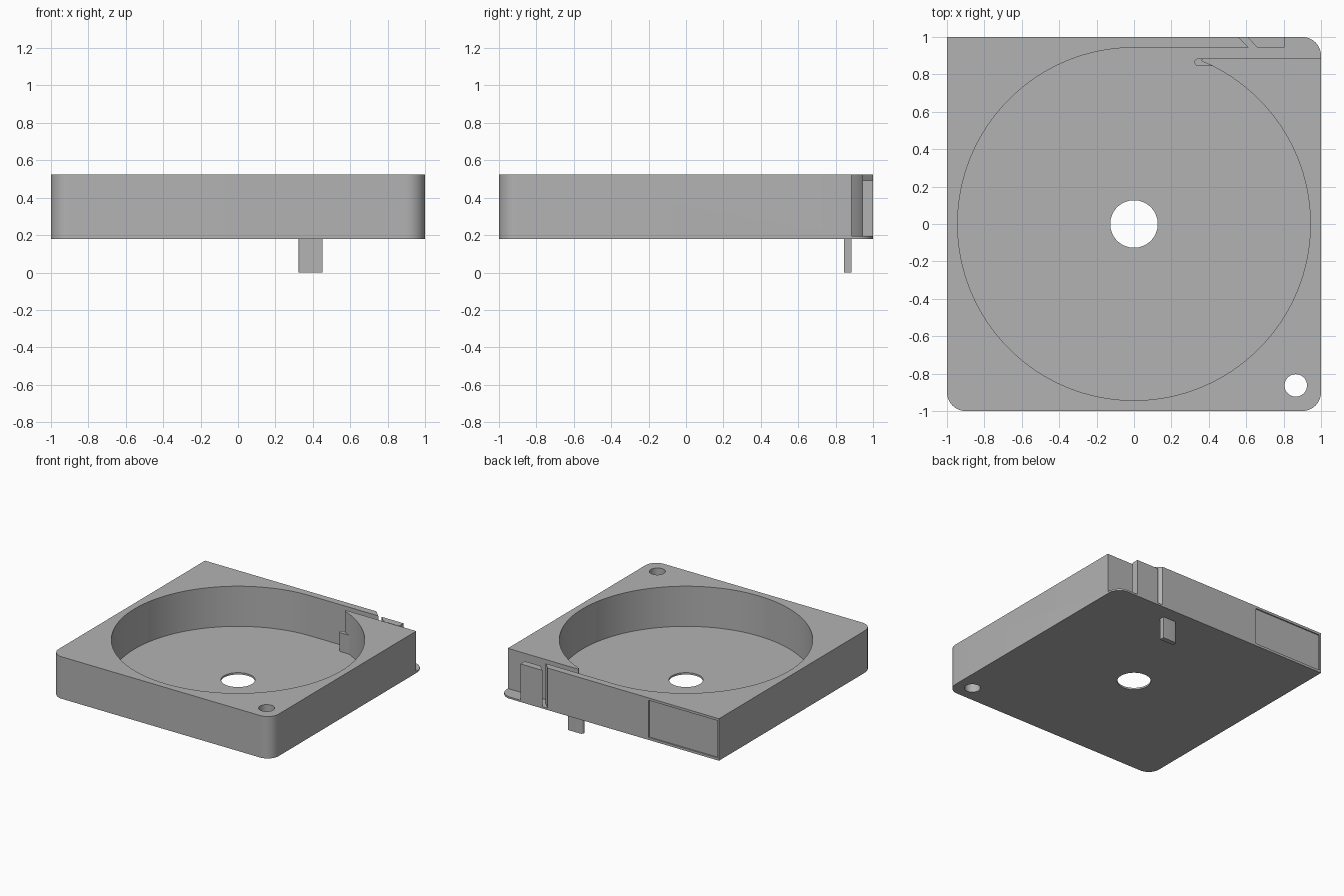
import bpy, bmesh
from math import sin, cos, pi, radians

cube = bpy.data.objects.get("Cube")
if cube:
    bpy.data.objects.remove(cube, do_unlink=True)

BASE, FLOOR, TOP = 0.18, 0.195, 0.525
R = 0.943          # reel pocket radius
LIP = 0.885        # inner edge of the exit channel

grey = bpy.data.materials.new("plain_grey")
grey.use_nodes = True
colour = (0.45, 0.45, 0.45, 1)
grey.diffuse_color = colour
grey.node_tree.nodes["Principled BSDF"].inputs["Base Color"].default_value = colour


def arc(cx, cy, r, start, end, n):
    """Points along an arc, angles in degrees."""
    angles = [radians(start + (end - start) * i / n) for i in range(n + 1)]
    return [(cx + r * cos(a), cy + r * sin(a)) for a in angles]


def prism(name, points, z0, z1):
    """Extrude a flat outline between two heights."""
    bm = bmesh.new()
    face = bm.faces.new([bm.verts.new((x, y, z0)) for x, y in points])
    new = bmesh.ops.extrude_face_region(bm, geom=[face])["geom"]
    top = [v for v in new if isinstance(v, bmesh.types.BMVert)]
    bmesh.ops.translate(bm, verts=top, vec=(0, 0, z1 - z0))
    bmesh.ops.recalc_face_normals(bm, faces=bm.faces)
    mesh = bpy.data.meshes.new(name)
    bm.to_mesh(mesh)
    bm.free()
    mesh.materials.append(grey)
    obj = bpy.data.objects.new(name, mesh)
    bpy.context.collection.objects.link(obj)
    return obj


def box(x0, x1, y0, y1):
    return [(x0, y0), (x1, y0), (x1, y1), (x0, y1)]


def activate(obj):
    bpy.ops.object.select_all(action='DESELECT')
    obj.select_set(True)
    bpy.context.view_layer.objects.active = obj


def cut(obj, points, z0, z1):
    """Subtract an extruded outline."""
    cutter = prism("cutter", points, z0, z1)
    cutter.hide_render = True
    activate(obj)
    mod = obj.modifiers.new("cut", 'BOOLEAN')
    mod.operation, mod.solver, mod.object = 'DIFFERENCE', 'EXACT', cutter
    bpy.ops.object.modifier_apply(modifier=mod.name)
    bpy.data.objects.remove(cutter, do_unlink=True)


def smooth(obj):
    activate(obj)
    bpy.ops.object.shade_smooth_by_angle(angle=radians(30))


# Case: square slab with three rounded corners
c = 0.9
outline = (arc(-c, -c, 0.1, 180, 270, 10) + arc(c, -c, 0.1, 270, 360, 10)
           + arc(c, c, 0.1, 0, 90, 10) + [(-1, 1)])
case = prism("case", outline, BASE, TOP)

# Round pocket with a tangent exit channel, open at the back corner
pocket = (arc(0, 0, R, 90, 427.5, 120)
          + [(0.362, 0.88), (0.37, LIP), (1.1, LIP), (1.1, 1.1), (0.458, 1.1), (0.615, R)])
cut(case, pocket, FLOOR, 0.7)

# Spindle hole, corner hole and shallow label recess on the back
cut(case, arc(0, 0, 0.127, 0, 354, 59), 0, 0.7)
cut(case, arc(0.865, -0.863, 0.06, 0, 350, 35), 0, 0.7)
cut(case, box(-0.985, -0.36, 0.99, 1.1), 0.2, 0.505)
smooth(case)

# Guide block beyond the slanted slit
prism("guide_block", [(0.605, 1), (0.66, R), (0.805, R), (0.805, 1)], FLOOR - 0.005, 0.493)

# Rounded peg through the floor beside the channel
peg = prism("peg", arc(0.343, 0.865, 0.02, 90, 270, 12) + [(0.452, 0.845), (0.452, LIP)], 0, 0.35)
smooth(peg)
